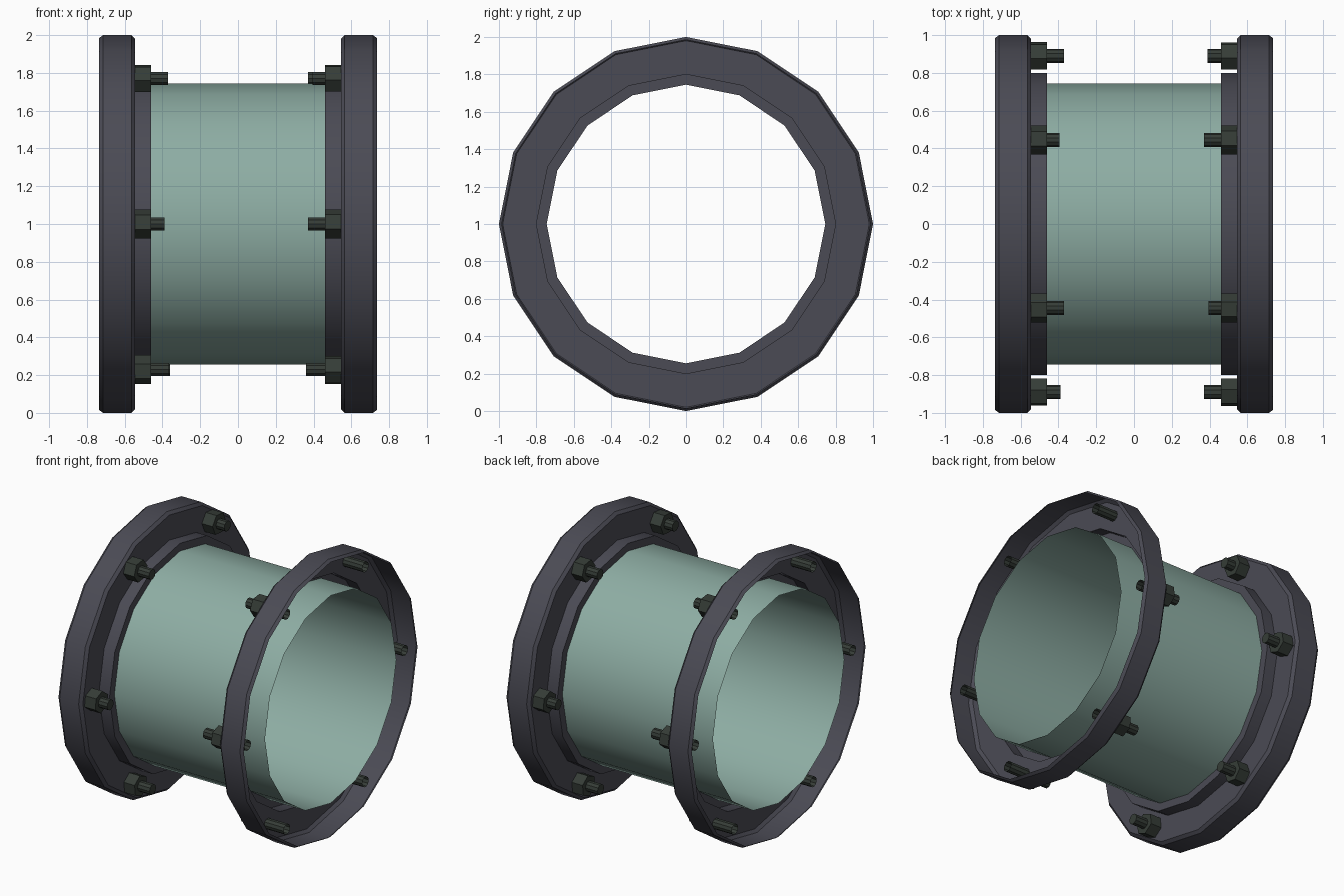
import bpy, bmesh
from math import cos, sin, pi, radians

cube = bpy.data.objects.get("Cube")
if cube:
    bpy.data.objects.remove(cube, do_unlink=True)

AXIS_Z = 1.0


def material(name, rgb):
    m = bpy.data.materials.new(name)
    m.use_nodes = True
    m.diffuse_color = (*rgb, 1)
    m.node_tree.nodes["Principled BSDF"].inputs["Base Color"].default_value = (*rgb, 1)
    return m


pale_green = material("pale_green_paint", (0.27, 0.42, 0.37))
dark_grey = material("dark_grey_metal", (0.07, 0.07, 0.09))
dark_olive = material("dark_olive_metal", (0.036, 0.046, 0.038))


def lathe(name, profile, sides, mat, centre=(0, 0), turn=0.0, side=1, cap=False):
    """Revolve (x, radius) points about an axis along x; side -1 turns half round z."""
    bm = bmesh.new()
    rings = []
    for x, r in profile:
        ring = []
        for i in range(sides):
            a = turn + 2 * pi * i / sides
            y, z = centre[0] + r * cos(a), centre[1] + r * sin(a)
            ring.append(bm.verts.new((side * x, side * y, z + AXIS_Z)))
        rings.append(ring)
    for a, b in zip(rings, rings[1:]):
        for i in range(sides):
            j = (i + 1) % sides
            bm.faces.new((a[i], a[j], b[j], b[i]))
    if cap:
        bm.faces.new(rings[0][::-1])
    mesh = bpy.data.meshes.new(name)
    bm.to_mesh(mesh)
    bm.free()
    mesh.materials.append(mat)
    obj = bpy.data.objects.new(name, mesh)
    bpy.context.collection.objects.link(obj)
    bpy.ops.object.select_all(action="DESELECT")
    obj.select_set(True)
    bpy.context.view_layer.objects.active = obj
    bpy.ops.object.shade_smooth_by_angle(angle=radians(30))
    return obj


# Open pipe running through both flanges
lathe("pipe", [(-0.735, 0.745), (0.735, 0.745)], 16, pale_green)

# Pressed flange shell: collar, backing plate and chamfered rim, open outwards
FLANGE = [(0.46, 0.745), (0.46, 0.8), (0.545, 0.8), (0.545, 0.98),
          (0.565, 1.0), (0.715, 1.0), (0.735, 0.985)]

# Inner end of each bolt, since they are screwed in unevenly
BOLT_ENDS = [0.37, 0.395, 0.37, 0.39, 0.365, 0.36]

for label, side in (("left", 1), ("right", -1)):
    lathe(label + "_flange", FLANGE, 16, dark_grey, side=side)
    for n, end in enumerate(BOLT_ENDS):
        # The listed order is for the right flange, angles measured from its +y
        angle = n * pi / 3
        centre = (-side * side * 0.89 * cos(angle), 0.89 * sin(angle))
        tag = f"{label}_{n + 1}"
        # Hexagonal nut against the plate
        lathe("nut_" + tag, [(0.46, 0.02), (0.46, 0.077), (0.545, 0.077)], 6,
              dark_olive, centre, turn=0.35 + n * 0.8, side=side)
        # Hollow bolt shank, closed at the inner end
        lathe("bolt_" + tag, [(end, 0.037), (0.70, 0.037)], 10,
              dark_olive, centre, side=side, cap=True)
